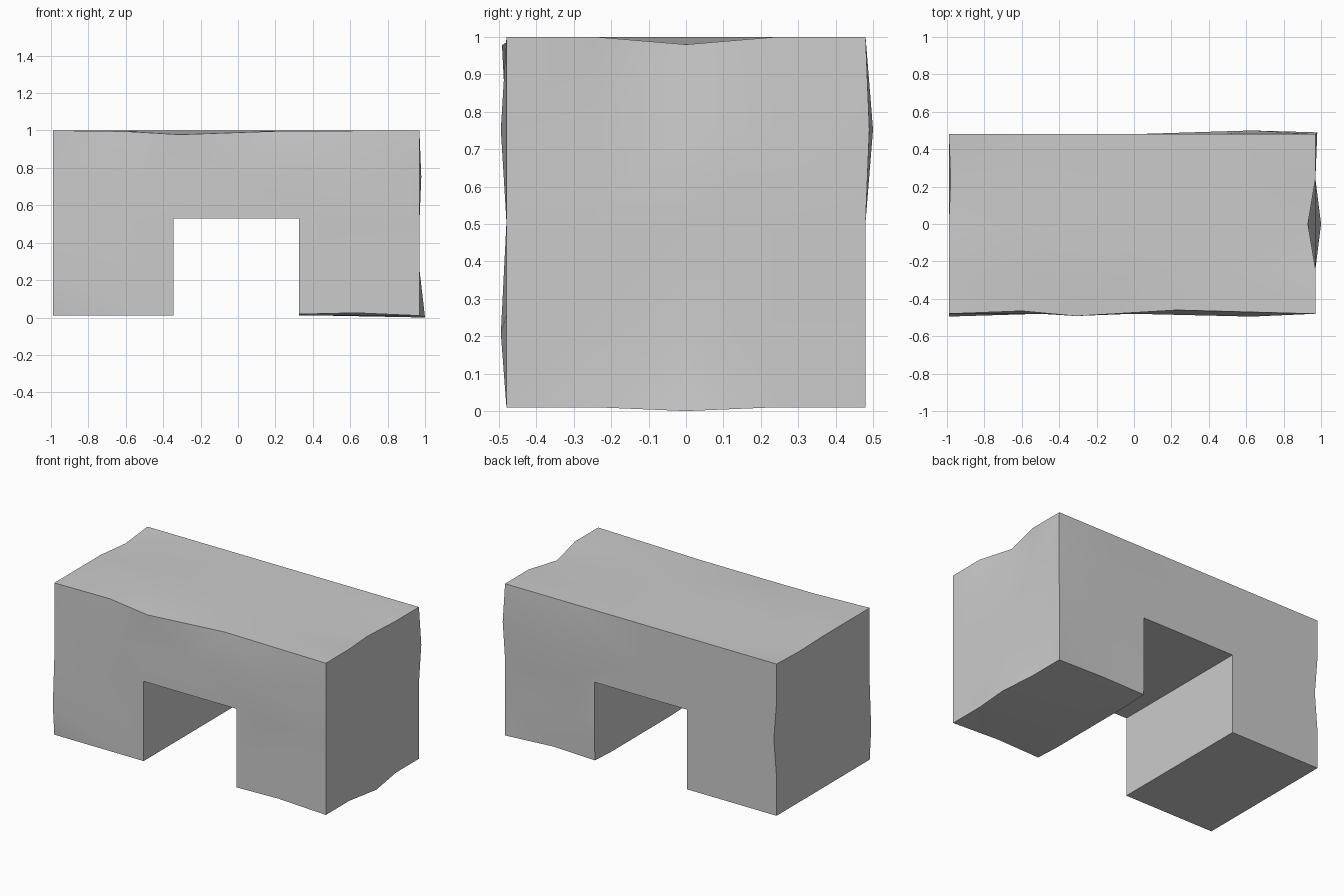
import bpy, bmesh, math
from mathutils import Vector

if "Cube" in bpy.data.objects:
    bpy.data.objects.remove(bpy.data.objects["Cube"])

# Plain block, cut into strips along each axis
low, high = Vector((-0.99, -0.48, 0.01)), Vector((0.97, 0.48, 1.0))
bpy.ops.mesh.primitive_cube_add(size=1)
arch = bpy.context.object
arch.name = "stone_arch"
bm = bmesh.new()
bm.from_mesh(arch.data)
bmesh.ops.subdivide_edges(bm, edges=bm.edges[:], cuts=3, use_grid_fill=True)
for v in bm.verts:
    v.co = [low[a] + (v.co[a] + 0.5) * (high[a] - low[a]) for a in range(3)]


def wear(spot, push):
    """Move the grid point nearest to a spot."""
    v = min(bm.verts, key=lambda p: (p.co - Vector(spot)).length)
    v.co += Vector(push)


# Worn edges: front top, right, left, bottom
wear((-.5, -.48, 1), (-.1, .015, -.005))
wear((0, -.48, 1), (-.3, -.012, -.022))
wear((.5, -.48, 1), (-.25, .02, -.003))
wear((.97, 0, 1), (-.04, 0, -.02))
wear((.97, 0, 0), (.03, 0, -.01))
wear((.97, .48, .75), (.01, .01, 0))
wear((-.99, .48, .5), (.02, 0, 0))
wear((-.99, -.48, .25), (0, -.015, -.05))
wear((-.99, .24, 1), (.01, 0, -.015))
wear((.5, -.48, 0), (.15, 0, .015))
wear((.5, .48, 0), (.15, -.01, .015))
# Swells on the front and back
wear((.5, .48, .75), (.15, .02, 0))
wear((.5, -.48, .75), (.15, -.015, 0))
bmesh.ops.triangulate(bm, faces=bm.faces[:])
bm.to_mesh(arch.data)
bm.free()

# Square passage cut through front to back
bpy.ops.mesh.primitive_cube_add(size=1, location=(-0.01, 0, 0.015))
cutter = bpy.context.object
cutter.name = "passage_cutter"
cutter.scale = (0.67, 2, 1.03)
cutter.hide_render = True
cut = arch.modifiers.new("passage", 'BOOLEAN')
cut.operation = 'DIFFERENCE'
cut.solver = 'EXACT'
cut.object = cutter

bpy.ops.object.select_all(action='DESELECT')
arch.select_set(True)
bpy.context.view_layer.objects.active = arch
bpy.ops.object.modifier_apply(modifier=cut.name)
bpy.data.objects.remove(cutter)
bpy.ops.object.shade_smooth_by_angle(angle=math.radians(35))
